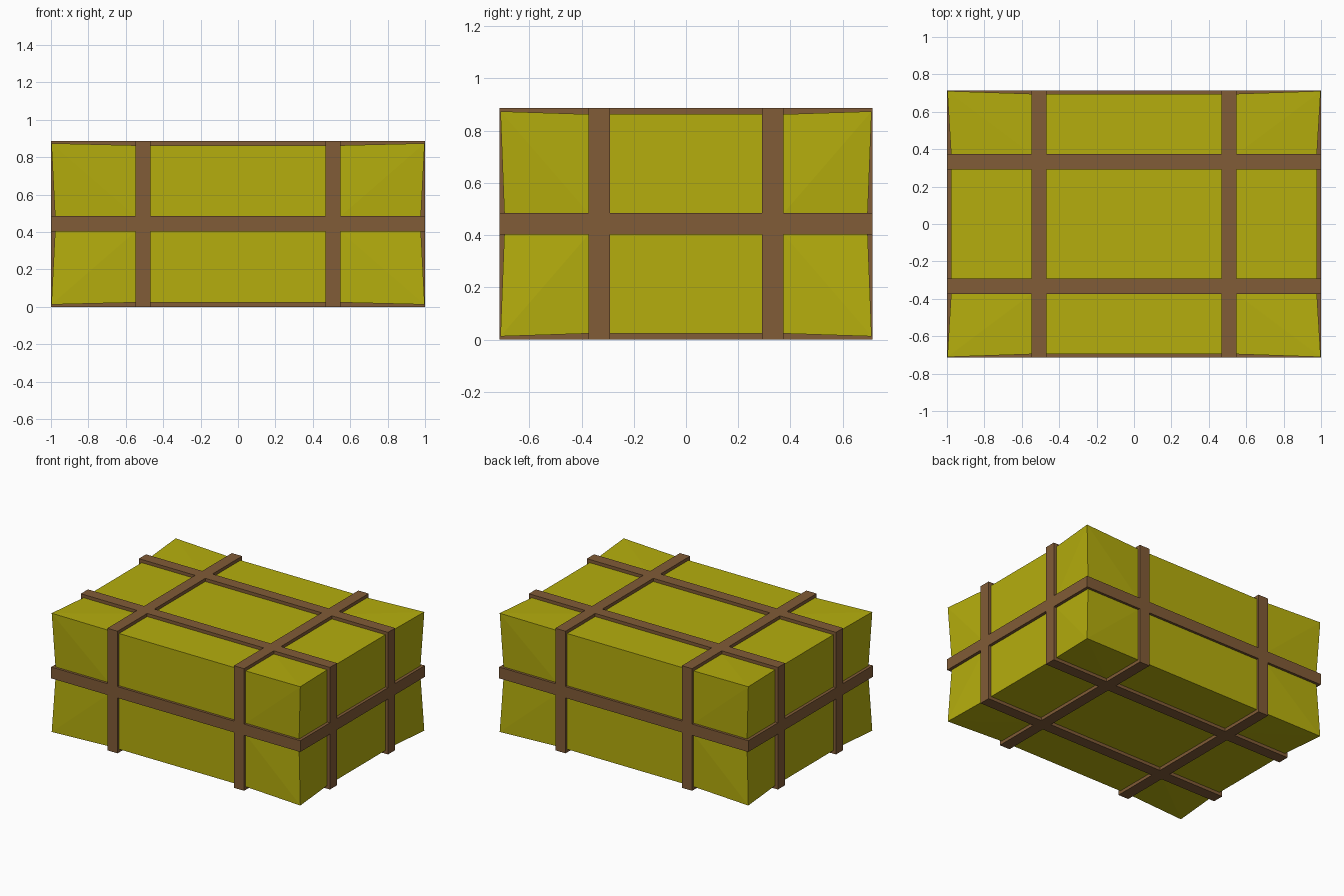
import bpy, bmesh
from mathutils import Vector

if "Cube" in bpy.data.objects:
    bpy.data.objects.remove(bpy.data.objects["Cube"])

HALF = Vector((1.0, 0.714, 0.443))        # outer half size, over the straps
PANEL = Vector((0.978, 0.696, 0.42))      # half size of the flat wrapped block
CORNER = Vector((0.998, 0.711, 0.431))    # bulging corners
CENTRE = Vector((0, 0, HALF.z))
W = 0.041                                 # half strap width
STRAPS = [(0, -0.508), (0, 0.508), (1, -0.333), (1, 0.333), (2, 0.0)]


def material(name, rgb):
    m = bpy.data.materials.new(name)
    m.diffuse_color = (*rgb, 1)
    m.use_nodes = True
    m.node_tree.nodes["Principled BSDF"].inputs["Base Color"].default_value = m.diffuse_color
    return m


def add_object(name, bm, mat):
    bmesh.ops.recalc_face_normals(bm, faces=bm.faces)
    me = bpy.data.meshes.new(name)
    bm.to_mesh(me)
    bm.free()
    me.materials.append(mat)
    ob = bpy.data.objects.new(name, me)
    ob.location = CENTRE
    bpy.context.collection.objects.link(ob)
    return ob


yellow = material("yellow_wrap", (0.46, 0.42, 0.004))
brown = material("brown_strap", (0.22, 0.106, 0.038))

# Wrapped block: box cut along the strap edges, corners pulled outwards
bm = bmesh.new()
bmesh.ops.create_cube(bm, size=2)
bmesh.ops.scale(bm, vec=PANEL, verts=bm.verts)
corners = list(bm.verts)
for axis, pos in STRAPS:
    normal = Vector((0, 0, 0))
    normal[axis] = 1
    for edge in (pos - W, pos + W):
        bmesh.ops.bisect_plane(bm, geom=bm.verts[:] + bm.edges[:] + bm.faces[:],
                               plane_co=normal * edge, plane_no=normal)
corners = [v for v in bm.verts
           if all(abs(abs(v.co[i]) - PANEL[i]) < 1e-4 for i in range(3))]
for v in corners:
    # crease each corner panel from its outer corner to the strap crossing
    for f in list(v.link_faces):
        ring = list(f.verts)
        bmesh.utils.face_split(f, v, ring[(ring.index(v) + 2) % 4])
    v.co = Vector([CORNER[i] if v.co[i] > 0 else -CORNER[i] for i in range(3)])
add_object("wrapped_block", bm, yellow)

# Straps: rectangular bands around the block, one per axis position
for n, (axis, pos) in enumerate(STRAPS):
    a, b = [i for i in range(3) if i != axis]
    bm = bmesh.new()
    loops = []
    for side in (pos - W, pos + W):
        for inset in (0.0, 0.045):
            loop = []
            for sa, sb in ((-1, -1), (1, -1), (1, 1), (-1, 1)):
                co = [0, 0, 0]
                co[axis] = side
                co[a], co[b] = sa * (HALF[a] - inset), sb * (HALF[b] - inset)
                loop.append(bm.verts.new(co))
            loops.append(loop)
    for p, q in ((0, 1), (1, 3), (3, 2), (2, 0)):
        for i in range(4):
            j = (i + 1) % 4
            bm.faces.new((loops[p][i], loops[p][j], loops[q][j], loops[q][i]))
    add_object(f"strap_{n + 1}", bm, brown)
